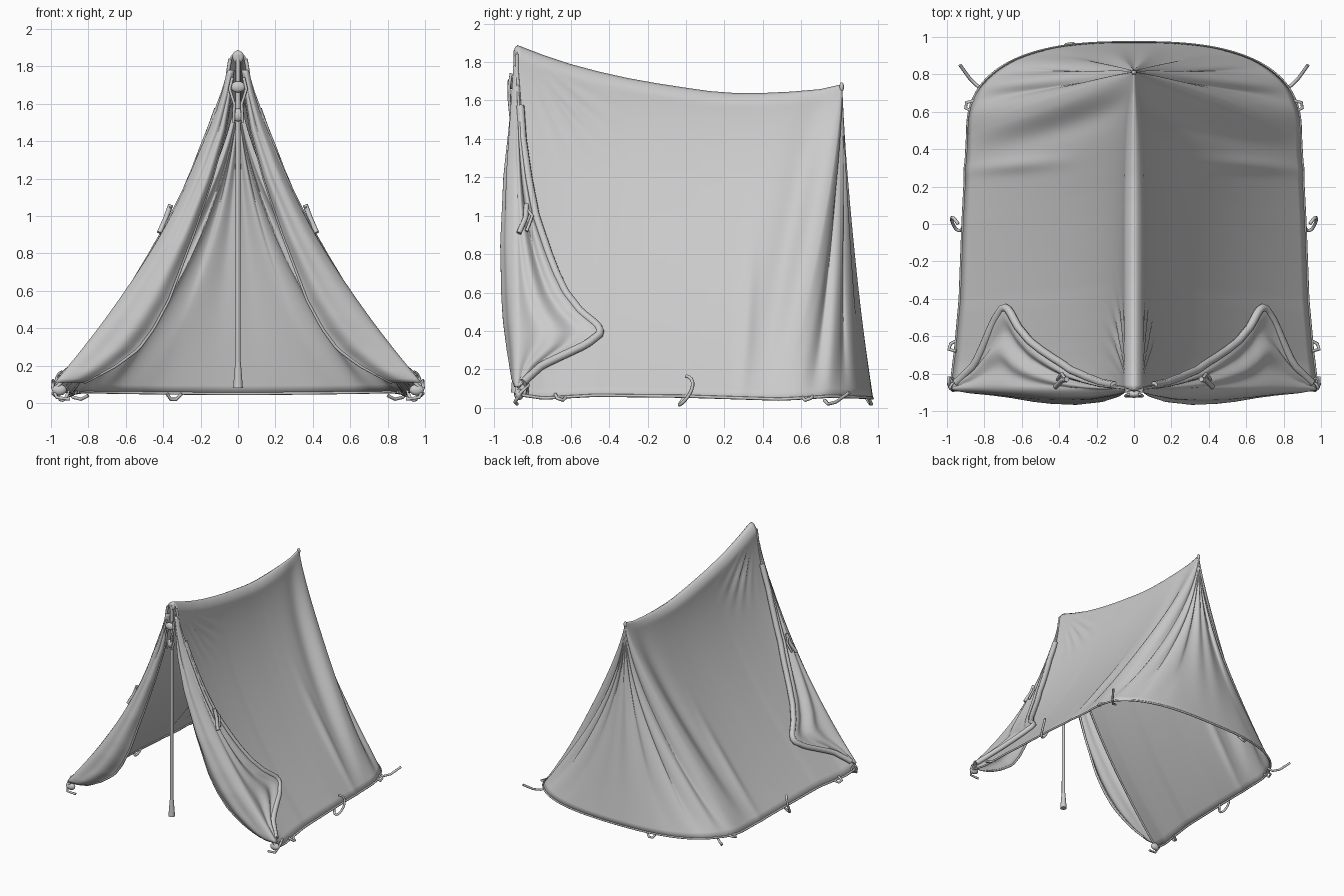
import bpy, math
from mathutils import Vector

if "Cube" in bpy.data.objects:
    bpy.data.objects.remove(bpy.data.objects["Cube"])


def interp(x, pts):
    # piecewise linear lookup, pts sorted by first value
    if x <= pts[0][0]:
        return pts[0][1]
    for (a, va), (b, vb) in zip(pts, pts[1:]):
        if x <= b:
            return va + (vb - va) * (x - a) / (b - a)
    return pts[-1][1]


def gauss(x, m, s):
    return math.exp(-((x - m) / s) ** 2)


RIDGE = [(-.88, 1.885), (-.75, 1.835), (-.6, 1.785), (-.45, 1.745), (-.3, 1.712), (-.15, 1.685), (0, 1.662),
         (.12, 1.645), (.25, 1.635), (.4, 1.635), (.55, 1.642), (.7, 1.655), (.81, 1.68)]
BASE_X = [(0, .98), (.15, .955), (.35, .93), (.65, .915), (1, .89)]
BASE_Z = [(0, .07), (.1, .05), (.3, .065), (.65, .06), (1, .045), (1.3, .06), (2, .05)]
POWER = [(0, 1.6), (.35, 1.56), (.65, 1.48), (1, 1.36)]


def fly(c, f):
    """Canvas point: c 0..1 runs along the side, 1..2 round the back; f 0..1 ridge to hem."""
    zb = interp(c, BASE_Z)
    if c <= 1:
        ty, by = -.88 + 1.69 * c, -.88 + 1.36 * c
        zt = interp(ty, RIDGE)
        x = interp(c, BASE_X) * f ** interp(c, POWER) + .045 * min(1, f / .03) ** .6 * (1 - f) ** 1.5 * (1 - c ** 6)
        y = ty + (by - ty) * f
        z = zt + (zb - zt) * f
        # tension folds fanning from the front peak
        a = math.atan2(y + .88, 1.88 - z + 1e-6)
        d = math.hypot(y + .88, 1.88 - z)
        x += .012 * math.sin(a * 36) * gauss(a, .75, .3) * gauss(d, .35, .2) * min(1, f * 8)
        # soft folds near the back corner
        x += .035 * gauss(c, 1, .05) * math.sin(math.pi * f) - .02 * gauss(c, .92, .05) * f * (1 - f) * 4
        x += .018 * gauss(c, .74 + .12 * f, .025) * gauss(f, .75, .2)
        return Vector((x, y, z))
    k = c - 1
    a = k * math.pi / 2
    bx = .89 * max(0, math.cos(a)) ** .75
    by = .48 + .49 * math.sin(a) ** .8
    h = f ** (1.36 + .36 * min(1, k * 3))
    fold = 1 + .055 * math.sin(k * 26) * f ** .3 * (1 - f ** 5) * min(1, k * 6)
    x = bx * h * fold + .035 * gauss(c, 1, .06) * math.sin(math.pi * f)
    y = .81 + (by - .81) * h * fold + .012 * math.sin(k * 22) * math.sin(math.pi * f)
    if k > .9999:
        x = 0
    return Vector((x, y, 1.68 + (zb - 1.68) * f))


def sheet(name, fn, nu, nv, thick):
    # grid surface, mirrored across x
    verts = [fn(i / nu, j / nv) for i in range(nu + 1) for j in range(nv + 1)]
    w = nv + 1
    faces = [(i * w + j, i * w + j + 1, (i + 1) * w + j + 1, (i + 1) * w + j)
             for i in range(nu) for j in range(nv)]
    me = bpy.data.meshes.new(name)
    me.from_pydata(verts, [], faces)
    for p in me.polygons:
        p.use_smooth = True
    ob = bpy.data.objects.new(name, me)
    bpy.context.collection.objects.link(ob)
    m = ob.modifiers.new("mirror", 'MIRROR')
    m.merge_threshold = .002
    s = ob.modifiers.new("cloth", 'SOLIDIFY')
    s.thickness, s.offset = thick, 0
    return ob


def tube(name, pts, r, both=True):
    # rope or rolled hem, copied to the other side
    cu = bpy.data.curves.new(name, 'CURVE')
    cu.dimensions = '3D'
    cu.bevel_depth, cu.bevel_resolution, cu.use_fill_caps = r, 2, True
    for sgn in ((1, -1) if both else (1,)):
        sp = cu.splines.new('POLY')
        sp.points.add(len(pts) - 1)
        for p, q in zip(sp.points, pts):
            p.co = (sgn * q[0], q[1], q[2], 1)
        sp.use_smooth = True
    ob = bpy.data.objects.new(name, cu)
    bpy.context.collection.objects.link(ob)
    return ob


# Main canvas: roof sides and rounded back
sheet("canvas", lambda u, v: fly(2 * u, v ** 1.3), 170, 50, .008)
tube("bottom_hem", [fly(2 * i / 90, 1) for i in range(91)], .008)
tube("front_edge_hem", [fly(0, i / 40) for i in range(1, 41)], .01)

# Door flaps folded outward over the front edge
REAR_Y = [(.1, -.87), (.14, -.84), (.22, -.75), (.28, -.62), (.33, -.51), (.39, -.43), (.43, -.45), (.5, -.54),
          (.6, -.62), (.7, -.67), (.8, -.71), (1, -.78), (1.2, -.82), (1.4, -.85), (1.75, -.875)]
INNER_X = [(.08, .9), (.12, .8), (.2, .65), (.29, .53), (.4, .45), (.55, .37), (.9, .24), (1.2, .14), (1.46, .07),
           (1.8, .02)]
FRONT_Y = [(.08, -.88), (.15, -.91), (.3, -.93), (.45, -.95), (.6, -.96), (.85, -.965), (1.2, -.95), (1.5, -.92),
           (1.75, -.9)]


def side_at(y, z, off):
    c = (y + .88) / 1.36
    zt = interp(-.88 + 1.69 * c, RIDGE)
    p = fly(c, max(0, min(1, (zt - z) / (zt - interp(c, BASE_Z)))))
    return Vector((p.x + off, y, z))


def flap(u, v):
    z = 1.78 - 1.67 * u
    fade = min(1, 6 * u, 8 * (1 - u))
    off = .028 * min(1, 4 * u)
    outer = side_at(-.88, z, off)
    if v < .4:
        q = v / .4
        yf = interp(z, FRONT_Y)
        x = interp(z, INNER_X) * (1 - q) + outer.x * q
        y = yf + .03 * (1 - q) ** 3 + (-.885 - yf) * q ** 3
        y += .014 * math.sin(q * 11 + z * 2) * (1 - q) * fade
        return Vector((x, y, z))
    q = (v - .4) / .6
    p = side_at(-.88 + (interp(z, REAR_Y) + .88) * q, z, off)
    p.x += .018 * math.sin(q * 13 + z * 5) * fade * q * (1 - q) * 4
    return p


sheet("door_flap", flap, 80, 44, .01)
tube("flap_rolled_edge", [flap(i / 80, .985) for i in range(10, 80)], .022)
tube("flap_inner_hem", [flap(i / 60, 0) for i in range(2, 61)], .009)

# Front pole with a wider foot
for name, r1, r2, z0, z1 in (("front_pole", .014, .012, .12, 1.86), ("pole_foot", .026, .015, .08, .22)):
    bpy.ops.mesh.primitive_cone_add(vertices=16, radius1=r1, radius2=r2, depth=z1 - z0, location=(0, -.885, (z0 + z1) / 2))
    bpy.context.object.name = name
    bpy.ops.object.shade_smooth_by_angle()

# Peak caps and gathered cloth knots
for name, loc, sc in (("front_peak_cap", (0, -.88, 1.85), (.03, .015, .035)),
                      ("back_peak_cap", (0, .81, 1.67), (.014, .012, .025)),
                      ("upper_tie_knot", (0, -.91, 1.69), (.04, .02, .03)),
                      ("lower_tie_knot", (0, -.9, 1.54), (.035, .02, .035)),
                      ("right_corner_knot", (.955, -.87, .07), (.04, .025, .03)),
                      ("left_corner_knot", (-.955, -.87, .07), (.04, .025, .03))):
    bpy.ops.mesh.primitive_uv_sphere_add(segments=14, ring_count=8, location=loc)
    bpy.context.object.name = name
    bpy.context.object.scale = sc
    bpy.ops.object.shade_smooth()

# Toggle ties on the flaps
tube("flap_toggle", [(.36, -.83, 1.06), (.385, -.835, .99), (.42, -.87, .91)], .014)
tube("flap_toggle_strap", [(.36, -.84, 1.05), (.385, -.8, 1.0), (.41, -.83, .92)], .009)
tube("upper_tie_cord", [(.03, -.91, 1.74), (.045, -.92, 1.68), (.02, -.92, 1.6), (.025, -.91, 1.5)], .008)

# Peg loops and loose cords around the hem
tube("side_peg_loop", [(.94 + .035 * math.sin(t * math.pi / 10), .035 * math.sin(t * math.pi / 7),
                        .09 + .075 * math.cos(t * math.pi / 10)) for t in range(15)], .009)
tube("front_peg_loop", [(.94, -.62, .06), (.98, -.64, .04), (.99, -.67, .05), (.95, -.68, .07)], .009)
tube("corner_peg_loop", [(.96, -.83, .06), (.99, -.82, .12), (.99, -.86, .08), (.97, -.89, .03), (.9, -.88, .02)], .009)
tube("back_peg_loop", [(.86, .6, .06), (.9, .62, .04), (.895, .65, .05), (.85, .66, .06)], .009)
tube("back_corner_cord", [(.8, .72, .04), (.84, .74, .02), (.88, .78, .03), (.93, .85, .08)], .009)
tube("rear_peg_loop", [(-.3, .95, .05), (-.33, .965, .02), (-.36, .96, .02), (-.38, .94, .05)], .009, False)
